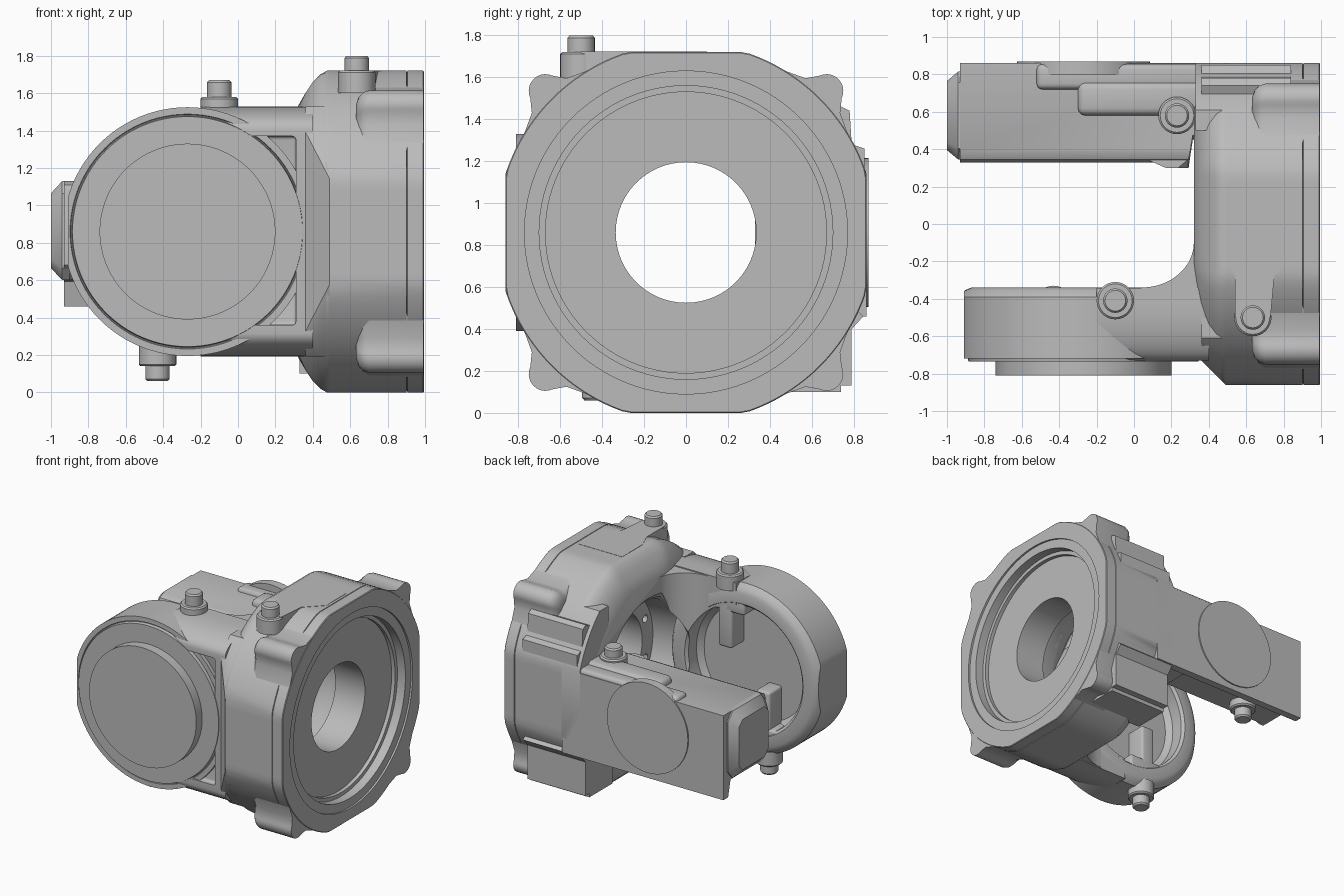
import bpy, bmesh, math

cube = bpy.data.objects.get("Cube")
if cube:
    bpy.data.objects.remove(cube, do_unlink=True)

grey = bpy.data.materials.new("cast_grey")
grey.use_nodes = True
COLOR = (0.5, 0.5, 0.5, 1)
grey.diffuse_color = COLOR
grey.node_tree.nodes["Principled BSDF"].inputs["Base Color"].default_value = COLOR

MID = 0.86      # height of the main axis
PIVOT = -0.27   # x of the fork axis
R, FLAT = 0.905, 0.86   # housing radius and distance of its flats
TOP = 0.668     # half height of the fork arm
parts = []


def loft(name, rings, bevel=0.0):
    """Skin closed rings of equal length and cap both ends."""
    bm = bmesh.new()
    loops = [[bm.verts.new(p) for p in ring] for ring in rings]
    n = len(loops[0])
    for a, b in zip(loops, loops[1:]):
        for i in range(n):
            j = (i + 1) % n
            bm.faces.new((a[i], a[j], b[j], b[i]))
    bm.faces.new(loops[0])
    bm.faces.new(loops[-1])
    bmesh.ops.recalc_face_normals(bm, faces=bm.faces)
    if bevel:
        bmesh.ops.bevel(bm, geom=bm.edges[:], offset=bevel, segments=3,
                        affect='EDGES', profile=0.5)
    mesh = bpy.data.meshes.new(name)
    bm.to_mesh(mesh)
    bm.free()
    mesh.materials.append(grey)
    ob = bpy.data.objects.new(name, mesh)
    bpy.context.collection.objects.link(ob)
    parts.append(ob)
    return ob


def place(axis, u, v, t):
    return {'X': (t, u, v), 'Y': (u, t, v), 'Z': (u, v, t)}[axis]


def prism(name, outline, axis, t0, t1, bevel=0.0):
    return loft(name, [[place(axis, u, v, t) for u, v in outline] for t in (t0, t1)], bevel)


def box(name, x0, x1, y0, y1, z0, z1, bevel=0.0):
    return prism(name, [(x0, y0), (x1, y0), (x1, y1), (x0, y1)], 'Z', z0, z1, bevel)


def turned(name, axis, u, v, profile, n=96):
    """Stack of circles (position, radius) along an axis."""
    angles = [2 * math.pi * i / n for i in range(n)]
    return loft(name, [[place(axis, u + r * math.cos(a), v + r * math.sin(a), t)
                        for a in angles] for t, r in profile])


def cut(targets, cutter):
    for ob in targets:
        mod = ob.modifiers.new("cut", 'BOOLEAN')
        mod.operation = 'DIFFERENCE'
        mod.solver = 'EXACT'
        mod.object = cutter
        bpy.context.view_layer.update()
        deps = bpy.context.evaluated_depsgraph_get()
        mesh = bpy.data.meshes.new_from_object(ob.evaluated_get(deps))
        ob.modifiers.clear()
        ob.data = mesh
    parts.remove(cutter)
    bpy.data.objects.remove(cutter, do_unlink=True)


# Main housing: round section with four flats, domed toward the fork
def flat_ring(x, r, side, top):
    ring = []
    for i in range(128):
        a = 2 * math.pi * i / 128
        y, z = r * math.cos(a), r * math.sin(a)
        ring.append((x, max(-side, min(side, y)), MID + max(-top, min(top, z))))
    return ring


housing = loft("housing", [flat_ring(*s) for s in (
    (0.32, 0.69, 0.66, 0.67), (0.36, 0.79, 0.71, 0.74), (0.4, 0.855, 0.755, 0.8),
    (0.44, 0.89, 0.795, 0.84), (0.475, R, 0.84, FLAT), (0.49, R, FLAT, FLAT),
    (0.9, R, FLAT, FLAT), (0.903, 0.895, 0.85, 0.85), (0.907, R, FLAT, FLAT),
    (0.99, R, FLAT, FLAT), (0.995, 0.9, 0.855, 0.855))])

# Bolt ears on the flange corners
lobe = [(0.67 + 0.08 * math.cos(a), 0.675 + 0.08 * math.sin(a))
        for a in [math.radians(-25 + 14 * i) for i in range(11)]]
ear = [(0.565, 0.565), (0.79, 0.42), (0.735, 0.57)] + lobe + [(0.57, 0.735), (0.42, 0.79)]
for side, sy in (("right", -1), ("left", 1)):
    for level, sz in (("lower", -1), ("upper", 1)):
        loft(f"{level}_{side}_ear", [[
            (x, sy * (0.58 + k * (y - 0.58)), MID + sz * (0.58 + k * (z - 0.58)))
            for y, z in ear] for x, k in (
                (0.63, 0.55), (0.645, 0.8), (0.67, 0.94), (0.7, 1), (0.992, 1))])

# Front fork arm: round end, flat at its tip, with cap outside
front_arm = turned("front_arm", 'Y', PIVOT, MID, [
    (-0.5, 0.02), (-0.5, 0.46), (-0.46, 0.5), (-0.36, 0.5), (-0.34, 0.52),
    (-0.34, 0.6), (-0.355, 0.635), (-0.39, 0.665), (-0.72, 0.665), (-0.72, 0.628),
    (-0.71, 0.624), (-0.71, 0.62), (-0.735, 0.615), (-0.735, 0.47), (-0.81, 0.47)])
cut([front_arm], box("tip_cutter", -1.2, -0.91, -1, 0, 0, 2))


# Arm root with soft upper and lower corners, and shoulders on the housing
def arm_ring(x, inner, arc, side):
    upper = [(inner, TOP)] + arc
    return ([(x, side * y, MID + z) for y, z in upper]
            + [(x, side * y, MID - z) for y, z in reversed(upper)])


def housing_arc(outer):
    start, end = math.asin(TOP / R), math.acos(outer / R)
    angles = [start + (end - start) * i / 10 for i in range(11)]
    return [(R * math.cos(a), R * math.sin(a)) for a in angles]


soft = [(0.43 + 0.3 * math.sin(a), 0.545 + (TOP - 0.545) * math.cos(a))
        for a in [math.pi / 2 * i / 10 for i in range(11)]]
arm_root = loft("front_arm_root", [arm_ring(x, 0.342, soft, -1) for x in (-0.2, 0.4)])
front_shoulder = loft("front_shoulder", [arm_ring(x, 0.5, housing_arc(outer), -1)
                                         for x, outer in ((0.36, 0.73), (0.49, FLAT))])
rear_shoulder = loft("rear_shoulder", [arm_ring(x, 0.5, housing_arc(FLAT), 1)
                                       for x in (0.33, 0.49)])
cut([arm_root], prism("pad_cutter", [(-0.15, 0.36), (0.31, 0.36), (0.31, 1.37), (-0.15, 1.37)],
                      'Y', -0.9, -0.69, 0.02))

# Curved throat joining arm and housing
sweep = [(0.04 + 0.28 * math.sin(a), -0.1 - 0.24 * math.cos(a))
         for a in [math.pi / 2 * i / 10 for i in range(11)]]
throat = prism("throat", sweep + [(0.45, -0.1), (0.45, -0.45), (0.04, -0.45)],
               'Z', MID - 0.66, MID + 0.66)

# Rear fork arm: beam with a downward outer lip, round cover and end boss
rear_arm = prism("rear_arm", [
    (0.33, 0.68), (0.42, 0.6), (0.77, 0.59), (0.8, 0.46), (0.86, 0.46), (0.86, 1.13),
    (0.385, 1.13), (0.345, 1.11), (0.33, 1.07)], 'X', -0.93, 0.488)
rear_root = prism("rear_arm_root", [(0.08, 0.34), (0.17, 0.3), (0.48, 0.3), (0.48, 0.8),
                                    (0.08, 0.8)], 'Z', 0.55, 1.1)
turned("rear_cover", 'Y', PIVOT, MID, [(0.8, 0.355), (0.87, 0.355)])
loft("end_boss", [[(x, 0.58 + u * w, 0.865 + v * h) for u, v in (
    (-1, -0.75), (-0.75, -1), (0.75, -1), (1, -0.75), (1, 0.75), (0.75, 1), (-0.75, 1),
    (-1, 0.75))] for x, w, h in ((-0.9, 0.235, 0.265), (-0.94, 0.235, 0.265), (-1, 0.185, 0.2))])
box("rear_upper_ridge", -0.52, 0.4, 0.72, 0.855, 1.0, 1.16, 0.03)
box("rear_inner_ridge", -0.3, 0.4, 0.58, 0.76, 1.0, 1.18, 0.04)

# Hollow of the front arm
cut([arm_root, throat], turned("hollow_cutter", 'Y', PIVOT, MID,
                               [(-0.5, 0.46), (-0.46, 0.5), (0.1, 0.5)]))

# Flared and stepped bore through the housing
bore = turned("bore_cutter", 'X', 0, MID, [
    (-0.1, 0.337), (0.2, 0.36), (0.29, 0.42), (0.315, 0.55), (0.35, 0.51), (0.42, 0.48),
    (0.62, 0.47), (0.62, 0.335), (0.88, 0.335), (0.88, 0.67), (0.91, 0.67), (0.91, 0.7),
    (0.98, 0.7), (0.98, 0.77), (1.1, 0.77)])
cut([housing, arm_root, front_shoulder, rear_shoulder, throat, rear_arm, rear_root], bore)

# Small holes around the inner bore wall
for i in range(8):
    a = math.pi * (i + 0.5) / 4
    cut([housing], turned("hole_cutter", 'X', 0.405 * math.cos(a), MID + 0.405 * math.sin(a),
                          [(0.55, 0.03), (0.7, 0.03)], 20))


# Lubrication plugs: boss and head
def plug(name, x, y, base, tip, sign):
    turned(name + "_boss", 'Z', x, y, [(base - sign * 0.12, 0.1), (base - sign * 0.01, 0.1),
                                       (base, 0.09)], 32)
    turned(name, 'Z', x, y, [(base - sign * 0.01, 0.065), (tip - sign * 0.012, 0.065),
                             (tip, 0.055)], 32)


plug("front_top_plug", -0.1, -0.41, 1.58, 1.67, 1)
plug("front_bottom_plug", -0.43, -0.43, 0.14, 0.06, -1)
plug("rear_top_plug", 0.23, 0.58, 1.2, 1.27, 1)
plug("rear_bottom_plug", -0.6, 0.57, 0.53, 0.45, -1)
plug("housing_plug", 0.635, -0.5, 1.72, 1.8, 1)

# Raised tongue carrying the housing plug
prism("housing_tongue", [(0.49, 0.1), (0.49, -0.15), (0.54, -0.28), (0.54, -0.5),
                         (0.73, -0.5), (0.75, -0.28), (0.88, -0.15), (0.88, 0.1)],
      'Z', 1.5, 1.722)

# Ribs and passages inside the front arm
for name, x, s in (("upper", -0.1, 1), ("lower", -0.43, -1)):
    zs = sorted((MID + s * 0.13, MID + s * 0.6))
    box(name + "_rib", x - 0.06, x + 0.06, -0.55, -0.345, *zs, 0.02)
    zs = sorted((MID + s * 0.42, MID + s * 0.54))
    box(name + "_cross_rib", x - 0.17, x + 0.17, -0.55, -0.345, *zs, 0.02)

# Mounting foot below and pad above on the rear side
prism("rear_foot", [(0.45, 0.1), (0.74, 0.1), (0.74, 0.13), (0.79, 0.13), (0.79, 0.4),
                    (0.845, 0.46), (0.7, 0.6), (0.45, 0.5)], 'X', 0.33, 0.84)
prism("rear_pad", [(0.6, 1.1), (0.85, 1.1), (0.85, 1.26), (0.79, 1.28), (0.78, 1.44),
                   (0.74, 1.46), (0.6, 1.4)], 'X', 0.36, 0.84)

# Smooth shading with sharp edges kept
bpy.ops.object.select_all(action='DESELECT')
for ob in parts:
    ob.select_set(True)
bpy.context.view_layer.objects.active = parts[0]
bpy.ops.object.shade_smooth_by_angle(angle=math.radians(32))
